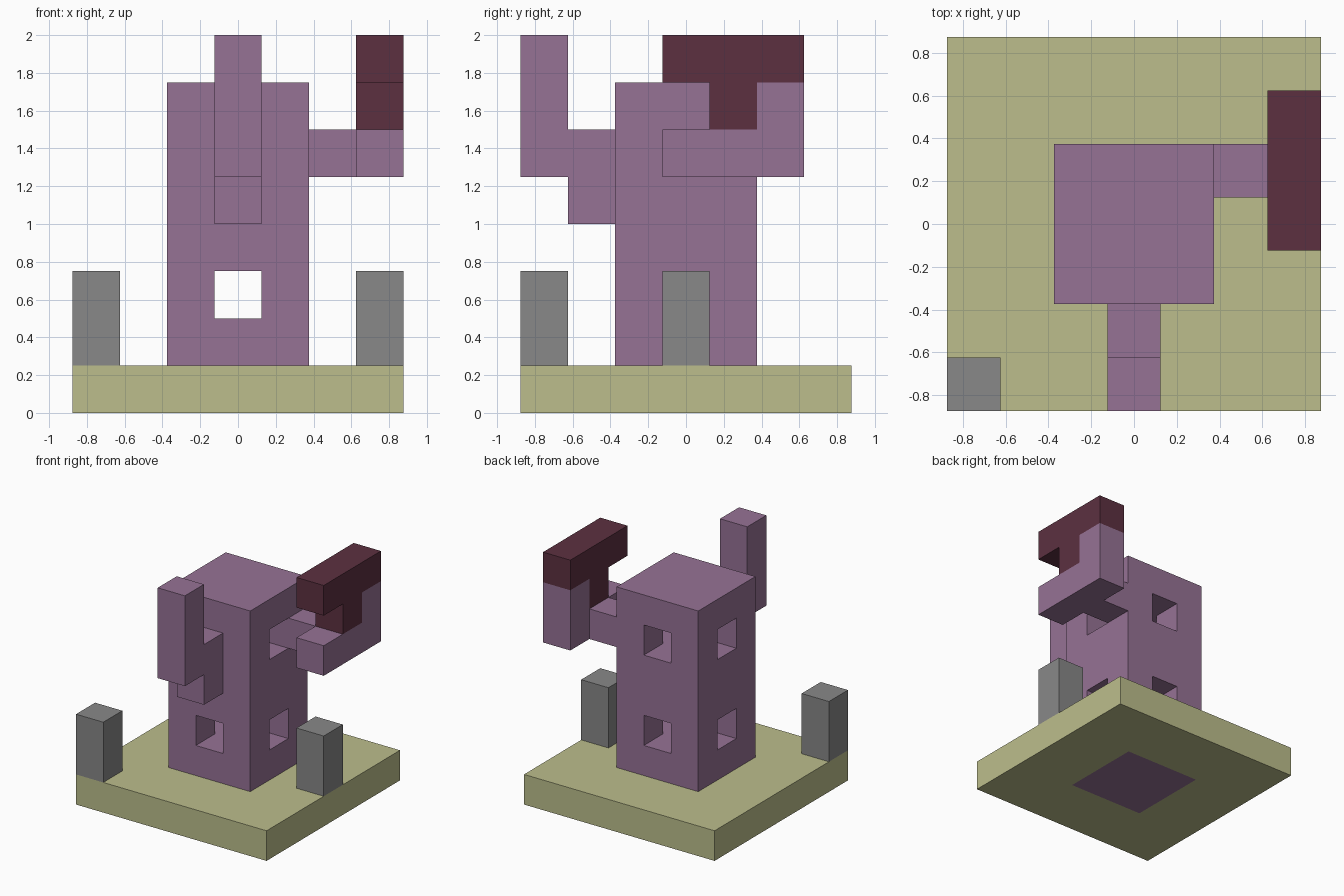
import bpy, bmesh

U = 0.25  # one block

if "Cube" in bpy.data.objects:
    bpy.data.objects.remove(bpy.data.objects["Cube"], do_unlink=True)


def material(name, rgb):
    linear = [((c / 255 + 0.055) / 1.055) ** 2.4 for c in rgb] + [1]
    mat = bpy.data.materials.new(name)
    mat.use_nodes = True
    mat.diffuse_color = linear
    mat.node_tree.nodes["Principled BSDF"].inputs["Base Color"].default_value = linear
    return mat


OLIVE = material("olive", (188, 190, 140))
PURPLE = material("purple", (150, 114, 149))
GREY = material("grey", (136, 136, 136))
MAROON = material("maroon", (92, 48, 64))


def extrude(name, mat, x0, x1, profile):
    """Extrude a (y, z) profile from x0 to x1; all sizes in blocks."""
    bm = bmesh.new()
    face = bm.faces.new([bm.verts.new((x0 * U, y * U, z * U)) for y, z in profile])
    new = bmesh.ops.extrude_face_region(bm, geom=[face])["geom"]
    moved = [v for v in new if isinstance(v, bmesh.types.BMVert)]
    bmesh.ops.translate(bm, verts=moved, vec=((x1 - x0) * U, 0, 0))
    bmesh.ops.recalc_face_normals(bm, faces=bm.faces)
    mesh = bpy.data.meshes.new(name)
    bm.to_mesh(mesh)
    bm.free()
    mesh.materials.append(mat)
    obj = bpy.data.objects.new(name, mesh)
    bpy.context.collection.objects.link(obj)
    return obj


def box(name, mat, x, y, z):
    return extrude(name, mat, *x, [(y[0], z[0]), (y[1], z[0]), (y[1], z[1]), (y[0], z[1])])


# Base slab, with the purple core showing on its underside
base = box("base", OLIVE, (-3.5, 3.5), (-3.5, 3.5), (0, 1))
base.data.materials.append(PURPLE)
bm = bmesh.new()
bm.from_mesh(base.data)
bm.normal_update()
bottom = min(bm.faces, key=lambda f: f.calc_center_median().z)
bmesh.ops.inset_region(bm, faces=[bottom], thickness=3 * U)
bottom.material_index = 1
bm.to_mesh(base.data)
bm.free()

# Tower with crossing window tunnels on two levels
tower = box("tower", PURPLE, (-1.5, 1.5), (-1.5, 1.5), (1, 7))
long, short = (-2, 2), (-0.5, 0.5)
for level in (2, 5):
    for x, y in ((long, short), (short, long)):
        cutter = box("window_cutter", PURPLE, x, y, (level, level + 1))
        cutter.hide_render = True
        mod = tower.modifiers.new("window", "BOOLEAN")
        mod.operation = "DIFFERENCE"
        mod.solver = "EXACT"
        mod.object = cutter
        bpy.context.view_layer.objects.active = tower
        bpy.ops.object.modifier_apply(modifier=mod.name)
        bpy.data.objects.remove(cutter, do_unlink=True)

# Front arm, stepping out and up
extrude("front_arm", PURPLE, -0.5, 0.5,
        [(-1.5, 4), (-1.5, 6), (-2.5, 6), (-2.5, 8), (-3.5, 8), (-3.5, 5), (-2.5, 5), (-2.5, 4)])

# Left arm: link, L-shaped hand and the T-shaped head it holds
box("left_arm_link", PURPLE, (1.5, 2.5), (0.5, 1.5), (5, 6))
extrude("left_hand", PURPLE, 2.5, 3.5,
        [(-0.5, 5), (2.5, 5), (2.5, 7), (1.5, 7), (1.5, 6), (-0.5, 6)])
extrude("left_hand_head", MAROON, 2.5, 3.5,
        [(0.5, 6), (1.5, 6), (1.5, 7), (2.5, 7), (2.5, 8), (-0.5, 8), (-0.5, 7), (0.5, 7)])

# Grey posts on the base
box("corner_post", GREY, (-3.5, -2.5), (-3.5, -2.5), (1, 3))
box("side_post", GREY, (2.5, 3.5), (-0.5, 0.5), (1, 3))
